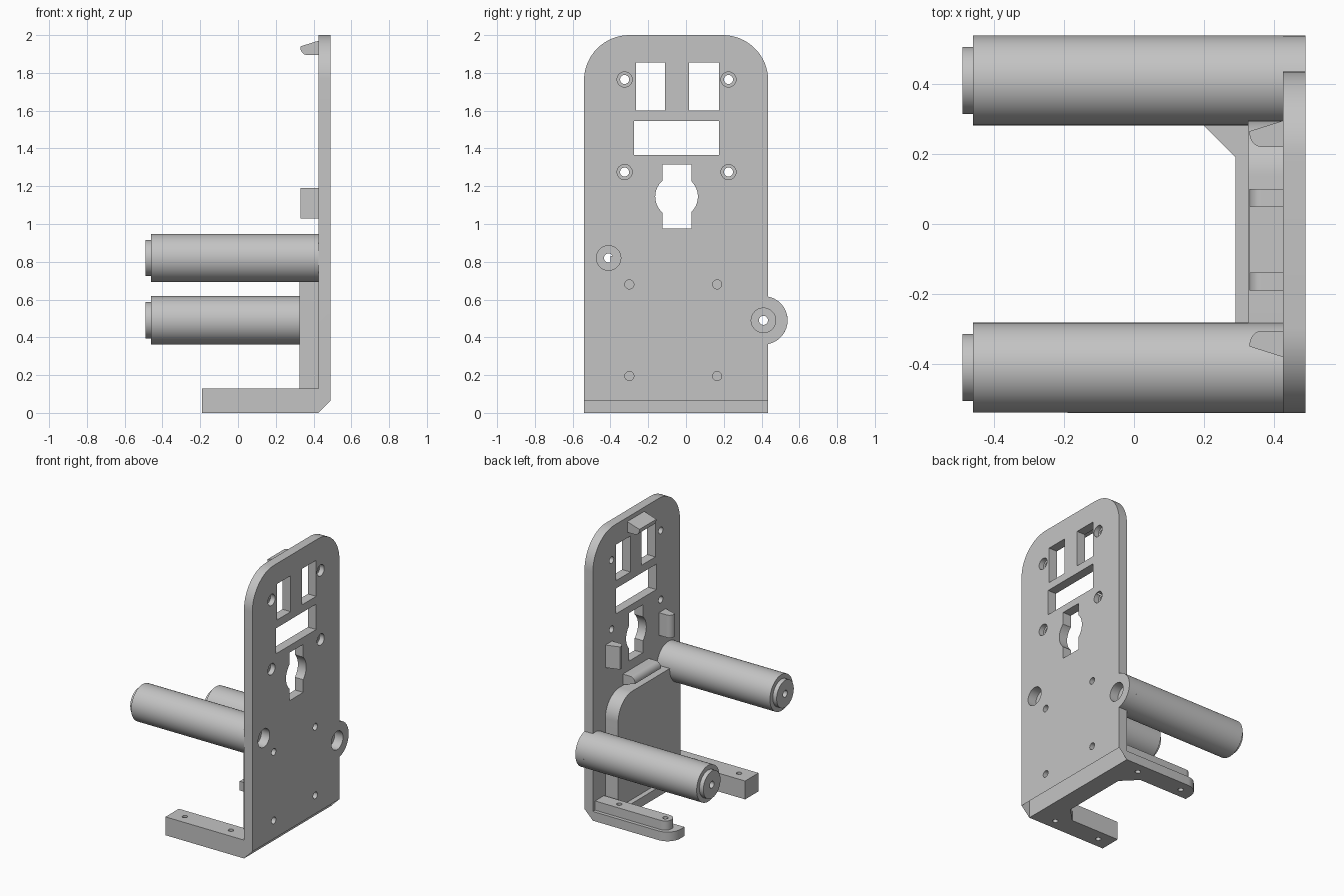
import bpy, bmesh, math
from mathutils import Vector

if "Cube" in bpy.data.objects:
    bpy.data.objects.remove(bpy.data.objects["Cube"], do_unlink=True)

grey = bpy.data.materials.new("light grey plastic")
grey.use_nodes = True
COLOUR = (0.55, 0.55, 0.55, 1)
grey.diffuse_color = COLOUR
grey.node_tree.nodes["Principled BSDF"].inputs["Base Color"].default_value = COLOUR


def arc(cx, cy, r, start, end, n=16):
    """Points on an arc, angles in degrees."""
    steps = [math.radians(start + (end - start) * i / n) for i in range(n + 1)]
    return [(cx + r * math.cos(a), cy + r * math.sin(a)) for a in steps]


def rect(a0, a1, b0, b1):
    return [(a0, b0), (a1, b0), (a1, b1), (a0, b1)]


def circle(cx, cy, r, n=40):
    return arc(cx, cy, r, 0, 360, n)[:-1]


def prism(name, points, axis, lo, hi):
    """Extrude a 2D outline along x (y,z), y (x,z) or z (x,y)."""
    place = {"x": lambda p, d: (d, p[0], p[1]),
             "y": lambda p, d: (p[0], d, p[1]),
             "z": lambda p, d: (p[0], p[1], d)}[axis]
    bm = bmesh.new()
    face = bm.faces.new([bm.verts.new(place(p, lo)) for p in points])
    new = bmesh.ops.extrude_face_region(bm, geom=[face])["geom"]
    shift = Vector(place((0, 0), hi - lo))
    bmesh.ops.translate(bm, vec=shift, verts=[v for v in new if isinstance(v, bmesh.types.BMVert)])
    bmesh.ops.recalc_face_normals(bm, faces=bm.faces)
    mesh = bpy.data.meshes.new(name)
    bm.to_mesh(mesh)
    bm.free()
    mesh.materials.append(grey)
    ob = bpy.data.objects.new(name, mesh)
    bpy.context.collection.objects.link(ob)
    return ob


def cut(ob, points, axis, lo, hi):
    """Remove a prism from a part."""
    cutter = prism("cutter", points, axis, lo, hi)
    mod = ob.modifiers.new("cut", "BOOLEAN")
    mod.operation = "DIFFERENCE"
    mod.solver = "EXACT"
    mod.object = cutter
    dg = bpy.context.evaluated_depsgraph_get()
    mesh = bpy.data.meshes.new_from_object(ob.evaluated_get(dg))
    ob.modifiers.clear()
    ob.data = mesh
    bpy.data.objects.remove(cutter, do_unlink=True)


def smooth(ob):
    bpy.ops.object.select_all(action="DESELECT")
    ob.select_set(True)
    bpy.context.view_layer.objects.active = ob
    bpy.ops.object.shade_smooth_by_angle(angle=math.radians(30))


parts = []
IN, OUT = 0.425, 0.49            # inner and outer face of the plate
FRONT, BACK = -0.54, 0.435       # edges of the plate
MID = -0.05
posts = {"front_post": (-0.41, 0.82), "back_post": (0.41, 0.49)}
POST_R = 0.128

# Upright plate with rounded top and an ear behind the back post
R = 0.24
ey, ez = posts["back_post"]
ear = math.degrees(math.acos((BACK - ey) / POST_R))
outline = ([(FRONT, 0), (BACK, 0)] + arc(ey, ez, POST_R, -ear, ear, 24)
           + arc(BACK - R, 2 - R, R, 0, 90) + arc(FRONT + R, 2 - R, R, 90, 180))
plate = prism("upright_plate", outline, "x", IN, OUT)
parts.append(plate)

# Plate windows and keyhole
for window in (rect(-0.265, -0.11, 1.6, 1.855), rect(0.015, 0.175, 1.6, 1.855),
               rect(-0.275, 0.175, 1.365, 1.545), rect(-0.125, 0.03, 0.975, 1.315),
               circle(MID, 1.145, 0.113)):
    cut(plate, window, "x", 0.3, 0.6)

# Countersunk screw holes
for y in (-0.325, 0.225):
    for z in (1.275, 1.765):
        cut(plate, circle(y, z, 0.024, 24), "x", 0.3, 0.6)
        cut(plate, circle(y, z, 0.04, 24), "x", 0.455, 0.6)

# Small holes into the pad
for y in (-0.3, 0.165):
    for z in (0.195, 0.68):
        cut(plate, circle(y, z, 0.024, 24), "x", 0.4, 0.6)

# Bolt recesses and bottom chamfer
for y, z in posts.values():
    cut(plate, circle(y, z, 0.065), "x", 0.3, 0.6)
cut(plate, [(0.405, -0.02), (0.51, -0.02), (0.51, 0.085)], "y", -1, 1)

# Posts with a stepped tip and a bore
for name, (y, z) in posts.items():
    post = prism(name, circle(y, z, POST_R, 64), "x", -0.46, IN)
    tip = prism(name + "_tip", circle(y, z, 0.096, 48), "x", -0.49, -0.46)
    for ob in (post, tip):
        cut(ob, circle(y, z, 0.024, 24), "x", -0.6, 0.6)
        parts.append(ob)

# Raised pad on the inner face
PAD_BACK, PAD_TOP, PAD_R = 0.295, 0.83, 0.16
pad_outline = ([(-0.4, 0.06), (PAD_BACK, 0.06)]
               + arc(PAD_BACK - PAD_R, PAD_TOP - PAD_R, PAD_R, 0, 90) + [(-0.4, PAD_TOP)])
parts.append(prism("raised_pad", pad_outline, "x", 0.325, IN))

# Clips: flat holding side, sloping outer side, rounded tip


def clip(name, axis, inner, sign, lo, hi):
    tip = [(0.365 - 0.035 * math.sin(t), inner + sign * 0.04 * (1 - math.cos(t)))
           for t in [math.pi / 2 * i / 8 for i in range(9)]]
    pts = [(IN, inner)] + tip + [(0.33, inner + sign * 0.045), (IN, inner + sign * 0.075)]
    parts.append(prism(name, pts, axis, lo, hi))


clip("top_clip", "y", 1.895, 1, -0.14, 0.05)
clip("bottom_clip", "y", 0.91, -1, -0.19, 0.1)
clip("back_clip", "z", 0.22, 1, 1.03, 1.19)
clip("front_clip", "z", -0.305, -1, 1.03, 1.19)

# Foot: bridge with two arms and diagonal inner corners
TIP, BRIDGE = -0.19, 0.29
foot_outline = ([(IN, FRONT), (TIP, FRONT), (TIP, -0.39), (0.19, -0.39), (BRIDGE, -0.29),
                 (BRIDGE, 0.19), (0.19, 0.29), (TIP, 0.29)]
                + arc(TIP + 0.1, BACK - 0.1, 0.1, 180, 90, 10) + [(IN, BACK)])
foot = prism("foot", foot_outline, "z", 0, 0.065)
front_arm = prism("front_arm_block", [(IN, FRONT), (TIP, FRONT), (TIP, -0.39), (IN, -0.39)],
                  "z", 0.065, 0.13)
rib_outline = [(IN, 0.31), (IN, 0.41)] + arc(-0.09, 0.36, 0.05, 90, 270, 16)
back_rib = prism("back_arm_rib", rib_outline, "z", 0.065, 0.13)
for x in (-0.09, 0.27):
    for ob, y in ((foot, -0.465), (foot, 0.36), (front_arm, -0.465), (back_rib, 0.36)):
        cut(ob, circle(x, y, 0.018, 20), "z", -0.1, 0.3)
parts += [foot, front_arm, back_rib]

for ob in parts:
    smooth(ob)
